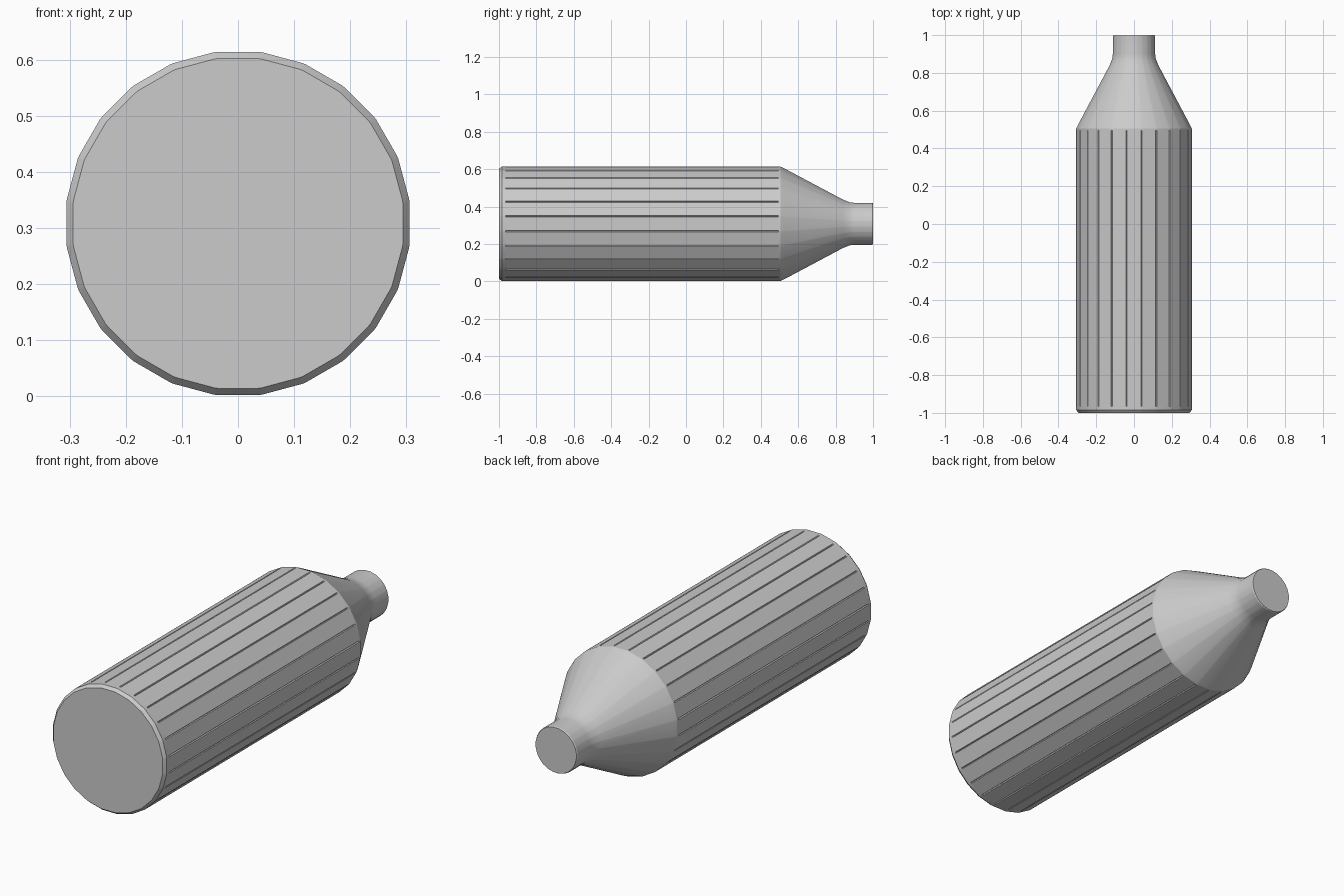
import bpy, bmesh, math

cube = bpy.data.objects.get("Cube")
if cube:
    bpy.data.objects.remove(cube, do_unlink=True)

SIDES = 24
RADIUS = 0.308
SLIT = 0.011      # half-angle of a groove
DEPTH = 0.005     # depth of a groove

grey = bpy.data.materials.new("plain grey")
grey.use_nodes = True
colour = (0.6, 0.6, 0.6, 1)
grey.diffuse_color = colour
grey.node_tree.nodes["Principled BSDF"].inputs["Base Color"].default_value = colour


def ring(bm, y, radius, depth):
    """One cross-section: each facet corner is a left, middle, right point."""
    verts = []
    for i in range(SIDES):
        corner = 2 * math.pi * (i + 0.5) / SIDES
        for offset in (-1, 0, 1):
            a = corner + offset * SLIT
            r = radius - (depth if offset == 0 else 0)
            verts.append(bm.verts.new((r * math.sin(a), y, RADIUS - r * math.cos(a))))
    return verts


# Profile from base to mouth: y, radius, groove depth
profile = [
    (-1.0, 0.296, 0), (-0.985, RADIUS, 0),
    (-0.965, RADIUS, 0), (-0.96, RADIUS, DEPTH),
    (0.49, RADIUS, DEPTH), (0.495, RADIUS, 0),
    (0.505, RADIUS, 0), (0.53, 0.296, 0),
    (0.84, 0.130, 0), (0.875, 0.116, 0),
    (0.90, 0.113, 0), (0.995, 0.113, 0), (1.0, 0.110, 0),
]

# Bottle: base, ribbed body, shoulder and neck in one lathe
bm = bmesh.new()
rings = [ring(bm, *p) for p in profile]
for a, b in zip(rings, rings[1:]):
    for i in range(len(a)):
        j = (i + 1) % len(a)
        bm.faces.new((a[i], a[j], b[j], b[i]))
bm.faces.new(rings[0])
bm.faces.new(rings[-1])
bmesh.ops.recalc_face_normals(bm, faces=bm.faces)

mesh = bpy.data.meshes.new("bottle")
bm.to_mesh(mesh)
bm.free()
mesh.materials.append(grey)
bottle = bpy.data.objects.new("bottle", mesh)
bpy.context.collection.objects.link(bottle)

# Smooth shading that keeps the rims and grooves sharp
bpy.context.view_layer.objects.active = bottle
bottle.select_set(True)
bpy.ops.object.shade_smooth_by_angle(angle=math.radians(25))
